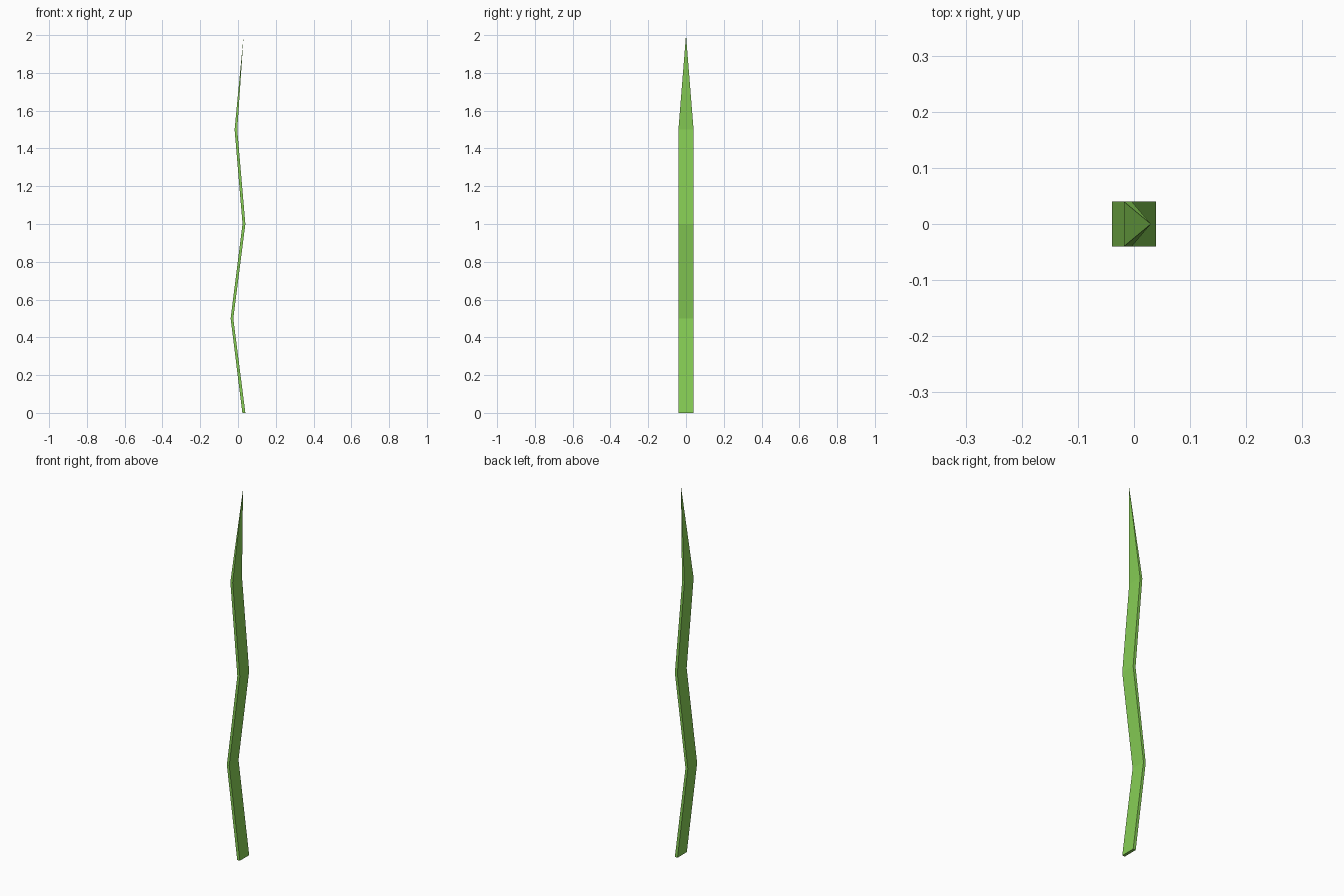
import bpy, bmesh

if "Cube" in bpy.data.objects:
    bpy.data.objects.remove(bpy.data.objects["Cube"])

# zigzag side profile: (left x, right x, z) at each bend
SECTIONS = [(0.023, 0.039, 0.0), (-0.039, -0.025, 0.5),
            (0.024, 0.039, 1.0), (-0.018, -0.004, 1.5)]
TIP = (0.03, 0.0, 2.0)
HALF_WIDTH = 0.04

bm = bmesh.new()

# rectangular rings up the blade
rings = []
for x0, x1, z in SECTIONS:
    corners = [(x0, -HALF_WIDTH), (x1, -HALF_WIDTH), (x1, HALF_WIDTH), (x0, HALF_WIDTH)]
    rings.append([bm.verts.new((x, y, z)) for x, y in corners])

# flat sides between rings
for low, high in zip(rings, rings[1:]):
    for i in range(4):
        j = (i + 1) % 4
        bm.faces.new((low[i], low[j], high[j], high[i]))

# closed base and pointed tip
bm.faces.new(rings[0][::-1])
tip = bm.verts.new(TIP)
for i in range(4):
    bm.faces.new((rings[-1][i], rings[-1][(i + 1) % 4], tip))

bmesh.ops.recalc_face_normals(bm, faces=bm.faces)
mesh = bpy.data.meshes.new("grass_blade")
bm.to_mesh(mesh)
bm.free()

# green material
green = bpy.data.materials.new("grass_green")
green.diffuse_color = (0.24, 0.61, 0.09, 1.0)
green.use_nodes = True
green.node_tree.nodes["Principled BSDF"].inputs["Base Color"].default_value = green.diffuse_color
mesh.materials.append(green)
bpy.context.collection.objects.link(bpy.data.objects.new("grass_blade", mesh))
